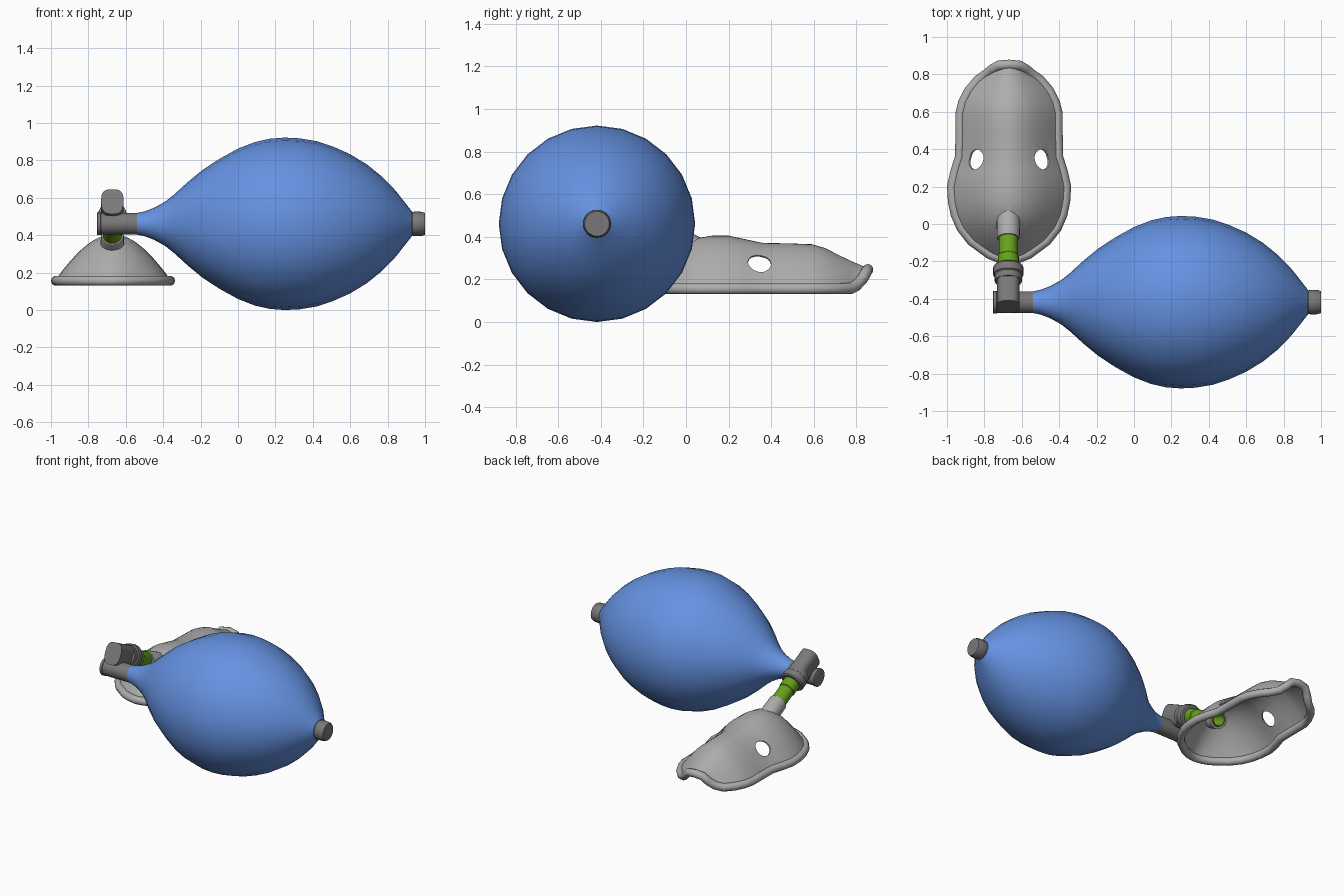
import bpy, bmesh, math
from mathutils import Vector

if "Cube" in bpy.data.objects:
    bpy.data.objects.remove(bpy.data.objects["Cube"])

BAG_Y, BAG_Z, MASK_X = -0.418, 0.461, -0.668
PORT = Vector((-0.672, -0.44, 0.585))            # upper end of the sloping mask port
TILT = math.radians(27)
SLOPE = Vector((0, math.cos(TILT), -math.sin(TILT)))
UP = Vector((0, math.sin(TILT), math.cos(TILT)))


def material(name, rgb):
    m = bpy.data.materials.new(name)
    m.diffuse_color = (*rgb, 1)
    m.use_nodes = True
    m.node_tree.nodes["Principled BSDF"].inputs["Base Color"].default_value = m.diffuse_color
    return m


BLUE = material("blue_rubber", (0.13, 0.29, 0.76))
GREEN = material("green_plastic", (0.13, 0.36, 0.01))
DARK = material("dark_grey", (0.19, 0.19, 0.19))
LIGHT = material("light_grey", (0.42, 0.42, 0.42))


def smooth(ob, angle=35):
    bpy.ops.object.select_all(action='DESELECT')
    ob.select_set(True)
    bpy.context.view_layer.objects.active = ob
    bpy.ops.object.shade_smooth_by_angle(angle=math.radians(angle))


def finish(bm, name, mat=None):
    bmesh.ops.recalc_face_normals(bm, faces=bm.faces)
    me = bpy.data.meshes.new(name)
    bm.to_mesh(me)
    bm.free()
    ob = bpy.data.objects.new(name, me)
    bpy.context.collection.objects.link(ob)
    if mat:
        me.materials.append(mat)
    smooth(ob)
    return ob


def skin(bm, rings, closed=False):
    """Bridge rings of equal length; cap the ends or close into a loop."""
    n, k = len(rings[0]), len(rings)
    for i in range(k if closed else k - 1):
        a, b = rings[i], rings[(i + 1) % k]
        for j in range(n):
            bm.faces.new((a[j], a[(j + 1) % n], b[(j + 1) % n], b[j]))
    if not closed:
        bm.faces.new(rings[0])
        bm.faces.new(rings[-1])


def lathe(name, profile, origin, axis, mat=None, seg=24, closed=False):
    """Turn (distance, radius) pairs about an axis."""
    bm = bmesh.new()
    q = Vector(axis).to_track_quat('Z', 'Y')
    rings = []
    for t, r in profile:
        rings.append([bm.verts.new(Vector(origin) + q @ Vector(
            (r * math.cos(math.tau * j / seg), r * math.sin(math.tau * j / seg), t)))
            for j in range(seg)])
    skin(bm, rings, closed)
    return finish(bm, name, mat)


# squeeze bag, its end cap and the neck tube, all on one x axis
BAG_AXIS = (0, BAG_Y, BAG_Z)
lathe("squeeze_bag", [(-0.54, .058), (-0.50, .066), (-0.45, .085), (-0.39, .118),
      (-0.34, .158), (-0.27, .222), (-0.19, .288), (-0.10, .347), (0.0, .402),
      (0.09, .437), (0.17, .455), (0.25, .461), (0.33, .457), (0.42, .442),
      (0.51, .412), (0.60, .372), (0.69, .317), (0.77, .252), (0.84, .180),
      (0.89, .117), (0.93, .066)], BAG_AXIS, (1, 0, 0), BLUE)
lathe("end_cap", [(0.92, .05), (0.932, .063), (0.95, .066), (0.985, .064), (1.0, .058)],
      BAG_AXIS, (1, 0, 0), DARK)
lathe("neck_tube", [(-0.755, .055), (-0.752, .061), (-0.735, .061), (-0.733, .058),
      (-0.52, .058)], BAG_AXIS, (1, 0, 0), DARK)

# sloping valve body with a rounded-box section
bm = bmesh.new()
rings = []
for t in (0, 0.17):
    ring = []
    for j in range(24):
        c, s = math.cos(math.tau * j / 24), math.sin(math.tau * j / 24)
        x = 0.06 * math.copysign(abs(c) ** 0.65, c)
        h = (0.068 if s > 0 else 0.08) * math.copysign(abs(s) ** 0.75, s)
        ring.append(bm.verts.new(PORT + SLOPE * t + Vector((x, 0, 0)) + UP * h))
    rings.append(ring)
skin(bm, rings)
finish(bm, "valve_body", DARK)

# collar, green connector and mask nozzle along the slope
lathe("valve_collar", [(.145, .06), (.15, .073), (.185, .073), (.19, .081), (.232, .081),
      (.24, .074), (.24, .05)], PORT, SLOPE, DARK)
lathe("green_connector", [(.225, .05), (.225, .056), (.30, .056), (.305, .051), (.40, .051),
      (.55, .047), (.55, .04), (.23, .04)], PORT, SLOPE, GREEN, closed=True)
lathe("mask_nozzle", [(.408, .05), (.408, .058), (.414, .061), (.54, .063), (.54, .049)],
      PORT, SLOPE, LIGHT, closed=True)

# mask stations: y, half width, rim height, ridge height
STATIONS = [(-.190, 0, .156, .160), (-.182, .05, .156, .175), (-.160, .105, .156, .20),
            (-.09, .20, .156, .278), (-.02, .255, .156, .345), (.05, .285, .156, .388),
            (.12, .30, .156, .400), (.20, .305, .156, .400), (.28, .287, .156, .383),
            (.36, .262, .156, .366), (.48, .26, .156, .364), (.59, .26, .156, .360),
            (.65, .245, .156, .343), (.71, .215, .156, .312), (.77, .165, .157, .283),
            (.80, .122, .172, .270), (.828, .088, .202, .258), (.848, .055, .238, .250),
            (.853, 0, .245, .246)]

# mask shell: bell-shaped cross-sections
bm = bmesh.new()
rows = []
N = 24
for y, w, rz, top in STATIONS:
    row = []
    for j in range(N + 1):
        u = 2 * j / N - 1
        f = max(0, math.cos(math.pi / 2 * u)) ** 0.95
        row.append(bm.verts.new((MASK_X + w * u, y, rz + (top - rz) * f)))
    rows.append(row)
for a, b in zip(rows, rows[1:]):
    for j in range(N):
        bm.faces.new((a[j], a[j + 1], b[j + 1], b[j]))
bmesh.ops.remove_doubles(bm, verts=bm.verts, dist=0.006)
mask = finish(bm, "mask_shell", LIGHT)
sol = mask.modifiers.new("thickness", 'SOLIDIFY')
sol.thickness = 0.01
sol.offset = 0

# two side holes and the nozzle opening cut out of the shell
cutters = [lathe("nozzle_cutter", [(.36, .052), (.60, .052)], PORT, SLOPE)]
for s in (-1, 1):
    cutters.append(lathe("hole_cutter", [(-.07, .054), (.07, .054)],
                         (MASK_X + s * .167, .345, .268), (s * .8, 0, .6)))
for c in cutters:
    c.hide_render = True
    b = mask.modifiers.new("cut", 'BOOLEAN')
    b.operation = 'DIFFERENCE'
    b.solver = 'EXACT'
    b.object = c
smooth(mask)
for m in [m.name for m in mask.modifiers if m.type in {'SOLIDIFY', 'BOOLEAN'}]:
    bpy.ops.object.modifier_apply(modifier=m)
for c in cutters:
    bpy.data.objects.remove(c)
smooth(mask, 50)

# rolled rim following the mask edge
half = [(w, y, z) for y, w, z, _ in STATIONS]
path = half + [(-w, y, z) for w, y, z in half[-2:0:-1]]
cu = bpy.data.curves.new("mask_rim", 'CURVE')
cu.dimensions = '3D'
cu.bevel_depth = 0.027
cu.bevel_resolution = 3
sp = cu.splines.new('POLY')
sp.points.add(len(path) - 1)
for p, (x, y, z) in zip(sp.points, path):
    p.co = (MASK_X + x, y, z, 1)
sp.use_cyclic_u = True
rim = bpy.data.objects.new("mask_rim", cu)
bpy.context.collection.objects.link(rim)
cu.materials.append(LIGHT)
bpy.ops.object.select_all(action='DESELECT')
rim.select_set(True)
bpy.context.view_layer.objects.active = rim
bpy.ops.object.convert(target='MESH')
smooth(bpy.context.view_layer.objects.active, 50)
